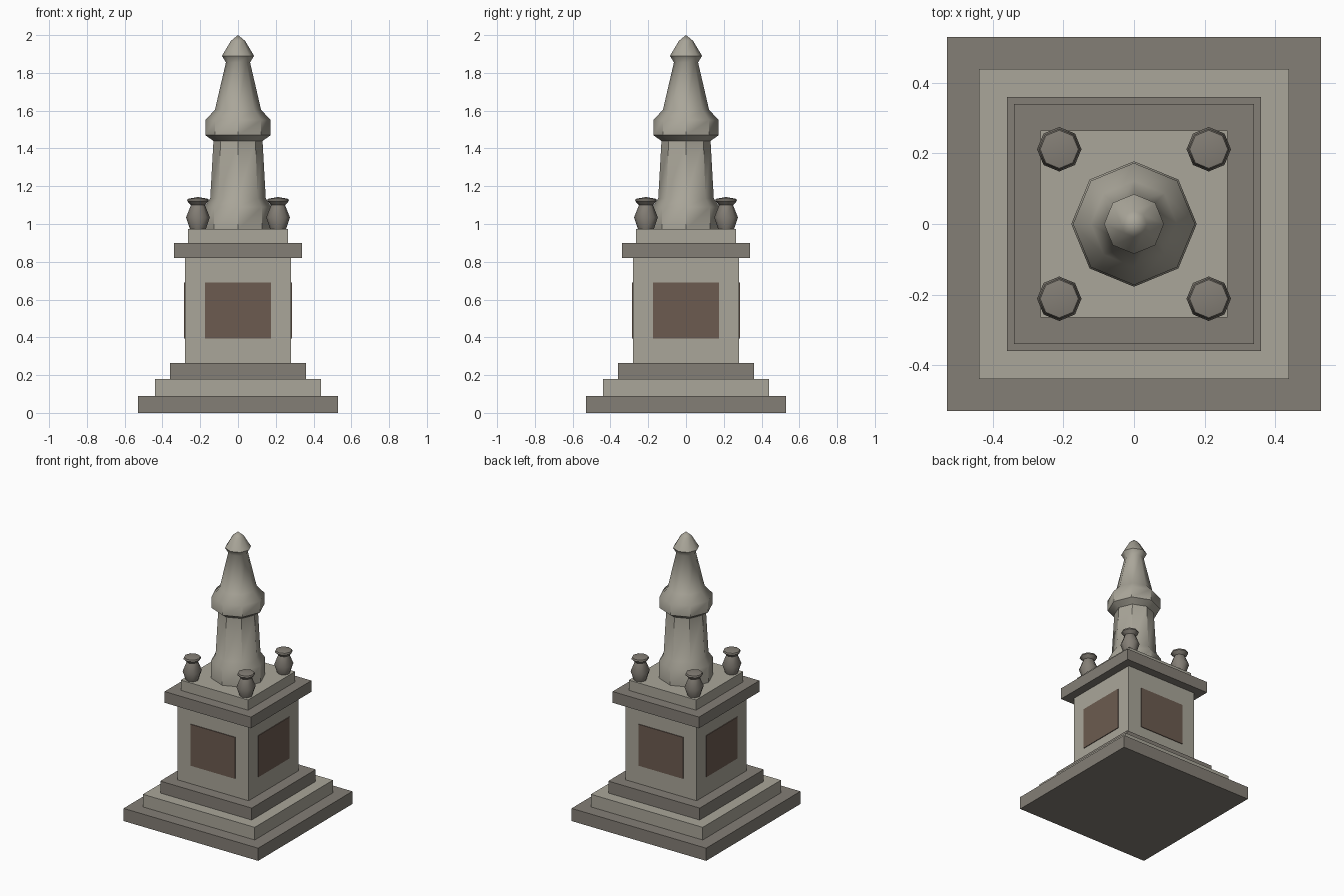
import bpy, bmesh, math

if "Cube" in bpy.data.objects:
    bpy.data.objects.remove(bpy.data.objects["Cube"])


def material(name, rgb):
    m = bpy.data.materials.new(name)
    m.diffuse_color = (*rgb, 1)
    m.use_nodes = True
    m.node_tree.nodes["Principled BSDF"].inputs["Base Color"].default_value = m.diffuse_color
    return m


LIGHT = material("light_stone", (0.40, 0.38, 0.32))
DARK = material("dark_stone", (0.23, 0.21, 0.18))
BRONZE = material("bronze", (0.15, 0.105, 0.08))


def block(name, hx, hy, z0, z1, mat, x=0, y=0):
    """Box from half widths and a height range."""
    bpy.ops.mesh.primitive_cube_add(size=1, location=(x, y, (z0 + z1) / 2))
    ob = bpy.context.object
    ob.name = name
    ob.scale = (2 * hx, 2 * hy, z1 - z0)
    bpy.ops.object.transform_apply(location=False, rotation=False, scale=True)
    ob.data.materials.append(mat)
    return ob


def lathe(name, profile, mat, x=0, y=0, sides=8):
    """Turn a (radius, z) profile, closed at both ends, with a low side count."""
    bm = bmesh.new()
    pts = [(0, profile[0][1])] + profile
    if profile[-1][0] > 0:
        pts.append((0, profile[-1][1]))
    verts = [bm.verts.new((r, 0, z)) for r, z in pts]
    edges = [bm.edges.new(p) for p in zip(verts, verts[1:])]
    bmesh.ops.spin(bm, geom=verts + edges, cent=(0, 0, 0), axis=(0, 0, 1),
                   angle=math.tau, steps=sides)
    bmesh.ops.remove_doubles(bm, verts=bm.verts[:], dist=1e-4)
    bmesh.ops.recalc_face_normals(bm, faces=bm.faces[:])
    me = bpy.data.meshes.new(name)
    bm.to_mesh(me)
    bm.free()
    ob = bpy.data.objects.new(name, me)
    ob.location = (x, y, 0)
    bpy.context.collection.objects.link(ob)
    me.materials.append(mat)
    bpy.ops.object.select_all(action='DESELECT')
    ob.select_set(True)
    bpy.context.view_layer.objects.active = ob
    bpy.ops.object.shade_smooth_by_angle(angle=math.radians(44.9))
    return ob


# Square steps, pedestal and cornice
for name, half, z0, z1, mat in [
    ("bottom_step", 0.53, 0.0, 0.09, DARK),
    ("middle_step", 0.44, 0.09, 0.18, LIGHT),
    ("top_step", 0.36, 0.18, 0.265, DARK),
    ("pedestal", 0.28, 0.265, 0.82, LIGHT),
    ("cornice", 0.34, 0.82, 0.90, DARK),
    ("cap", 0.265, 0.90, 0.973, LIGHT),
]:
    block(name, half, half, z0, z1, mat)

# Bronze panels on the four pedestal faces
for side in (-1, 1):
    block("panel_y", 0.175, 0.01, 0.395, 0.69, BRONZE, y=side * 0.275)
    block("panel_x", 0.01, 0.175, 0.395, 0.69, BRONZE, x=side * 0.275)

# Octagonal spire with drum, ring and finial
lathe("spire", [
    (0.178, 0.973), (0.178, 1.09), (0.147, 1.135), (0.13, 1.44),
    (0.173, 1.47), (0.173, 1.55), (0.122, 1.605), (0.064, 1.855),
    (0.085, 1.89), (0.037, 1.97), (0, 2.0),
], LIGHT)

# Corner urns
for x in (-0.212, 0.212):
    for y in (-0.212, 0.212):
        lathe("corner_urn", [
            (0.042, 0.973), (0.063, 1.035), (0.037, 1.1),
            (0.058, 1.122), (0.054, 1.133), (0, 1.143),
        ], DARK, x, y)
